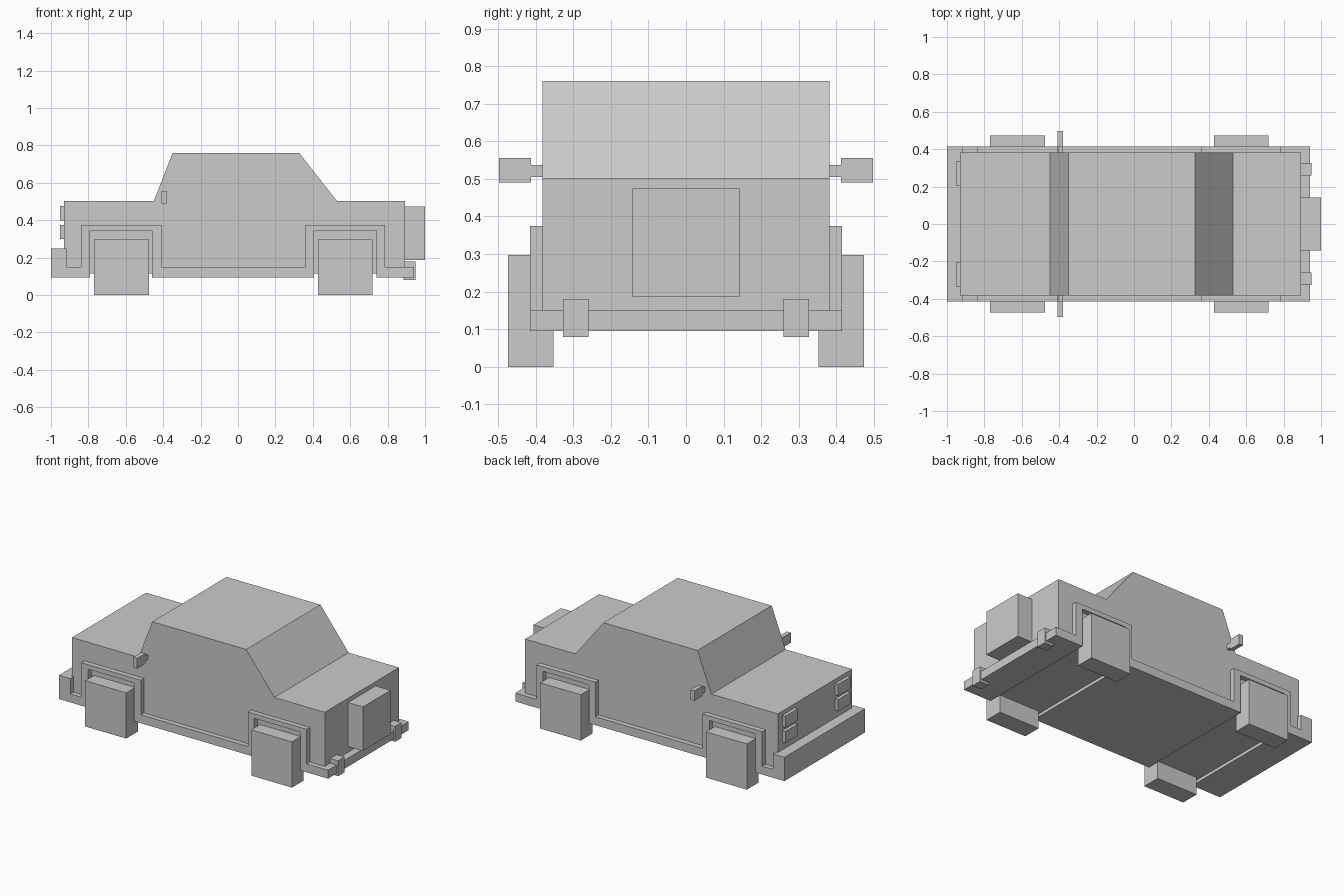
import bpy, bmesh

if "Cube" in bpy.data.objects:
    bpy.data.objects.remove(bpy.data.objects["Cube"])


def prism(name, profile, half_width):
    """Extrude an (x, z) outline across the car's width."""
    bm = bmesh.new()
    face = bm.faces.new([bm.verts.new((x, -half_width, z)) for x, z in profile])
    side = bmesh.ops.extrude_face_region(bm, geom=[face])
    verts = [g for g in side["geom"] if isinstance(g, bmesh.types.BMVert)]
    bmesh.ops.translate(bm, verts=verts, vec=(0, 2 * half_width, 0))
    bmesh.ops.recalc_face_normals(bm, faces=bm.faces)
    bmesh.ops.triangulate(bm, faces=[f for f in bm.faces if len(f.verts) > 4])
    return finish(name, bm)


def box(name, x, y, z):
    """Box from (min, max) ranges."""
    bm = bmesh.new()
    bmesh.ops.create_cube(bm, size=1)
    for v in bm.verts:
        v.co = [r[0] if c < 0 else r[1] for c, r in zip(v.co, (x, y, z))]
    return finish(name, bm)


def pair(name, x, y, z):
    """The same box on both sides of the car."""
    box(name + "_left", x, y, z)
    box(name + "_right", x, (-y[1], -y[0]), z)


def finish(name, bm):
    mesh = bpy.data.meshes.new(name)
    bm.to_mesh(mesh)
    bm.free()
    obj = bpy.data.objects.new(name, mesh)
    bpy.context.collection.objects.link(obj)
    return obj


# Body with hood, cabin and rear deck
prism("body", [(-0.93, 0.115), (0.893, 0.115), (0.893, 0.502), (0.53, 0.502),
               (0.327, 0.76), (-0.35, 0.76), (-0.45, 0.502), (-0.93, 0.502)], 0.382)

# Bumpers, sills and wheel arches as one band
prism("lower_trim", [
    (-1, 0.095), (-1, 0.25), (-0.917, 0.25), (-0.917, 0.15), (-0.84, 0.15),
    (-0.84, 0.375), (-0.41, 0.375), (-0.41, 0.15), (0.362, 0.15), (0.362, 0.375),
    (0.786, 0.375), (0.786, 0.15), (0.94, 0.15), (0.94, 0.095), (0.74, 0.095),
    (0.74, 0.345), (0.407, 0.345), (0.407, 0.095), (-0.46, 0.095),
    (-0.46, 0.345), (-0.79, 0.345), (-0.79, 0.095)], 0.415)

# Wheels
for label, x in (("front", (-0.77, -0.475)), ("rear", (0.427, 0.72))):
    pair(label + "_wheel", x, (0.353, 0.473), (0, 0.298))

# Stacked front lamps
for label, z in (("upper", (0.4, 0.475)), ("lower", (0.3, 0.375))):
    pair(label + "_headlight", (-0.952, -0.92), (0.207, 0.335), z)

# Rear lamps on the bumper and the spare wheel
pair("tail_light", (0.885, 0.95), (0.26, 0.327), (0.08, 0.18))
box("spare_wheel", (0.885, 1.0), (-0.142, 0.142), (0.187, 0.474))

# Side mirrors on short stems
pair("mirror", (-0.408, -0.38), (0.412, 0.497), (0.49, 0.556))
pair("mirror_stem", (-0.405, -0.383), (0.37, 0.415), (0.505, 0.537))
